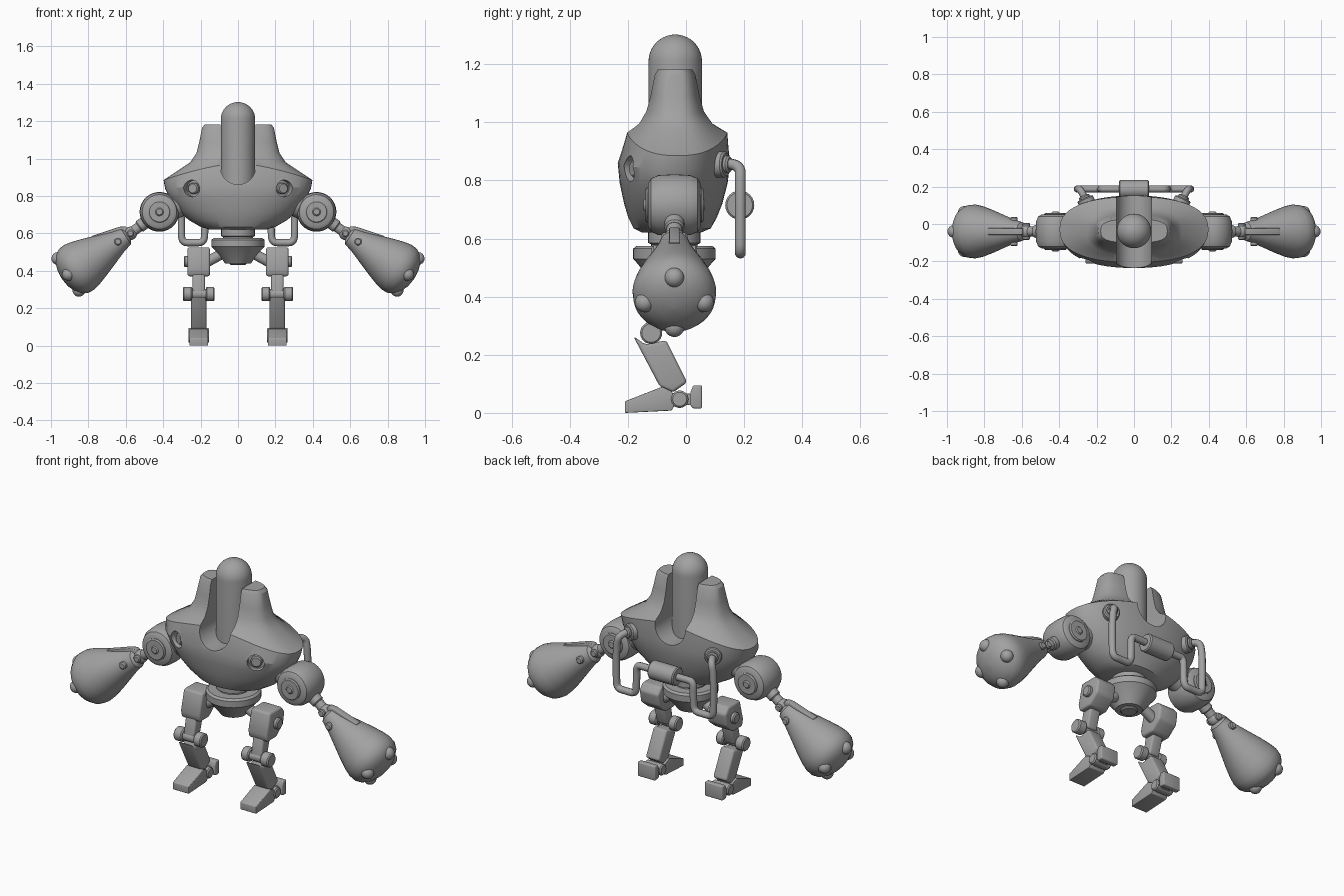
import bpy, bmesh, math
from mathutils import Vector, Matrix

if "Cube" in bpy.data.objects:
    bpy.data.objects.remove(bpy.data.objects["Cube"])

GREY = (0.36, 0.36, 0.36, 1)
metal = bpy.data.materials.new("grey_metal")
metal.use_nodes = True
metal.diffuse_color = GREY
metal.node_tree.nodes["Principled BSDF"].inputs["Base Color"].default_value = GREY

YC = -0.04  # depth of the body's centre line


def activate(ob):
    bpy.ops.object.select_all(action='DESELECT')
    ob.select_set(True)
    bpy.context.view_layer.objects.active = ob


def finish(name, bm, bevel=0, angle=35):
    bmesh.ops.recalc_face_normals(bm, faces=bm.faces)
    mesh = bpy.data.meshes.new(name)
    bm.to_mesh(mesh)
    bm.free()
    ob = bpy.data.objects.new(name, mesh)
    bpy.context.collection.objects.link(ob)
    mesh.materials.append(metal)
    activate(ob)
    if bevel:
        mod = ob.modifiers.new("bevel", 'BEVEL')
        mod.width, mod.segments = bevel, 3
        bpy.ops.object.modifier_apply(modifier=mod.name)
    bpy.ops.object.shade_smooth_by_angle(angle=math.radians(angle))
    return ob


def loft(bm, rings):
    """Skin a list of equal rings and close both ends."""
    rings = [[bm.verts.new(p) for p in ring] for ring in rings]
    n = len(rings[0])
    for a, b in zip(rings, rings[1:]):
        for i in range(n):
            bm.faces.new((a[i], a[(i + 1) % n], b[(i + 1) % n], b[i]))
    bm.faces.new(rings[0])
    bm.faces.new(rings[-1])


def lathe(name, profile, origin, axis, segs=32):
    """Turn (distance, radius) pairs about an axis."""
    turn = Vector(axis).to_track_quat('Z', 'Y')
    bm = bmesh.new()
    loft(bm, [[Vector(origin) + turn @ Vector((r * math.cos(a), r * math.sin(a), t))
               for a in (math.tau * i / segs for i in range(segs))]
              for t, r in profile])
    return finish(name, bm)


def rod(name, p, q, r, chamfer=0.006):
    axis = Vector(q) - Vector(p)
    h = axis.length
    return lathe(name, [(0, r - chamfer), (chamfer, r), (h - chamfer, r), (h, r - chamfer)],
                 p, axis, 24)


def ball(name, centre, r):
    bm = bmesh.new()
    bmesh.ops.create_uvsphere(bm, u_segments=24, v_segments=14, radius=r,
                              matrix=Matrix.Translation(centre))
    return finish(name, bm)


def prism(name, outline, x, half, bevel=0.01):
    """Extrude a (y, z) outline across x."""
    bm = bmesh.new()
    loft(bm, [[(x + d, y, z) for y, z in outline] for d in (-half, half)])
    return finish(name, bm, bevel)


def hose(name, points, r):
    curve = bpy.data.curves.new(name, 'CURVE')
    curve.dimensions = '3D'
    curve.bevel_depth, curve.bevel_resolution, curve.resolution_u = r, 3, 8
    curve.use_fill_caps = True
    spline = curve.splines.new('NURBS')
    spline.points.add(len(points) - 1)
    for sp, p in zip(spline.points, points):
        sp.co = (*p, 1)
    spline.use_endpoint_u, spline.order_u = True, 3
    ob = bpy.data.objects.new(name, curve)
    bpy.context.collection.objects.link(ob)
    curve.materials.append(metal)
    activate(ob)
    bpy.ops.object.convert(target='MESH')
    bpy.ops.object.shade_smooth_by_angle(angle=math.radians(40))


def cut(target, cutter):
    activate(target)
    mod = target.modifiers.new("cut", 'BOOLEAN')
    mod.operation, mod.object, mod.solver = 'DIFFERENCE', cutter, 'EXACT'
    bpy.ops.object.modifier_apply(modifier=mod.name)
    bpy.data.objects.remove(cutter)


# Body shell: z, drop at the sides, half width, front, back, squareness
SHELL = [(0.62, 0, 0.15, -0.15, 0.05, 2), (0.635, 0, 0.20, -0.18, 0.085, 2),
         (0.67, 0, 0.262, -0.198, 0.105, 2), (0.72, 0, 0.318, -0.213, 0.125, 2.1),
         (0.79, 0.005, 0.365, -0.228, 0.143, 2.2), (0.86, 0.02, 0.39, -0.235, 0.152, 2.3),
         (0.975, 0.09, 0.398, -0.205, 0.145, 2.4), (1.0, 0.02, 0.255, -0.165, 0.095, 2.6),
         (1.04, 0.01, 0.222, -0.14, 0.065, 2.8), (1.09, 0, 0.207, -0.125, 0.05, 3),
         (1.165, 0, 0.192, -0.11, 0.035, 3), (1.182, 0, 0.178, -0.10, 0.025, 3)]


def shell_ring(z, drop, hx, front, back, power, n=56):
    ring = []
    for i in range(n):
        a = math.tau * i / n
        c, s = [math.copysign(abs(f(a)) ** (2 / power), f(a)) for f in (math.cos, math.sin)]
        ring.append((hx * c, (front + back) / 2 + s * (back - front) / 2, z - drop * abs(c) ** 1.5))
    return ring


bm = bmesh.new()
loft(bm, [shell_ring(*row) for row in SHELL])
body = finish("body_shell", bm, angle=28)

# Round-ended groove front to back, holding the domed head column
R, base = 0.094, 0.955
arch = [(R * math.cos(a), base + R * math.sin(a))
        for a in (math.pi + math.pi * i / 20 for i in range(21))]
arch += [(R, 1.4), (-R, 1.4)]
bm = bmesh.new()
loft(bm, [[(x, y, z) for x, z in arch] for y in (-0.5, 0.5)])
cut(body, finish("groove_cutter", bm))
dome = [(0.51 + 0.092 * math.sin(a), 0.092 * math.cos(a))
        for a in (math.pi / 2 * i / 10 for i in range(10))]
lathe("head_column", [(0, 0.092)] + dome + [(0.602, 0.003)], (0, -0.037, 0.70), (0, 0, 1), 40)

# Eye sockets
for s, side in ((1, "left"), (-1, "right")):
    look = Vector((0.42 * s, -0.9, 0)).normalized()
    eye = Vector((0.245 * s, -0.19, 0.84))
    cut(body, rod("socket_cutter", eye - look * 0.03, eye + look * 0.1, 0.045, 0.001))
    rod(side + "_eye_lens", eye - look * 0.06, eye - look * 0.005, 0.03)
activate(body)
bpy.ops.object.shade_smooth_by_angle(angle=math.radians(28))

# Waist and pelvis
lathe("waist", [(0, 0.08), (0.03, 0.08), (0.035, 0.09), (0.10, 0.09)], (0, YC, 0.55), (0, 0, 1))
lathe("pelvis", [(0, 0.05), (0, 0.07), (0.015, 0.08), (0.075, 0.128), (0.09, 0.142), (0.125, 0.142),
                 (0.135, 0.13), (0.135, 0.09)], (0, YC, 0.44), (0, 0, 1), 40)
rod("pelvis_plug", (0, YC, 0.43), (0, YC, 0.46), 0.045)

# Back canister
rod("back_canister", (-0.08, 0.185, 0.715), (0.08, 0.185, 0.715), 0.05)

for s, side in ((1, "left"), (-1, "right")):
    def name(part):
        return side + "_" + part

    # Back hose and its socket
    out = Vector((0.4 * s, 0.9, 0)).normalized()
    port = Vector((0.255 * s, 0.12, 0.855))
    rod(name("hose_socket"), port - out * 0.04, port + out * 0.02, 0.045)
    rod(name("hose_collar"), port, port + out * 0.035, 0.03)
    path = [(0.26, 0.13, 0.857), (0.285, 0.187, 0.86), (0.303, 0.187, 0.79), (0.303, 0.187, 0.62),
            (0.30, 0.187, 0.55), (0.24, 0.187, 0.55), (0.18, 0.187, 0.55), (0.177, 0.187, 0.63),
            (0.177, 0.187, 0.715), (0.13, 0.187, 0.715), (0.07, 0.187, 0.715)]
    hose(name("hose"), [(x * s, y, z) for x, y, z in path], 0.019)

    # Shoulder drum with end caps
    sx, sz = 0.42 * s, 0.715
    rod(name("shoulder_mount"), (0.30 * s, YC, 0.77), (sx, YC, sz), 0.075)
    lathe(name("shoulder"), [(-0.09, 0.075), (-0.08, 0.092), (-0.055, 0.103), (0, 0.106),
                             (0.055, 0.103), (0.08, 0.092), (0.09, 0.075)],
          (sx, YC, sz), (0, 1, 0), 40)
    rod(name("shoulder_cap"), (sx, YC - 0.1, sz), (sx, YC + 0.1, sz), 0.06)
    rod(name("shoulder_pin"), (sx, YC - 0.106, sz), (sx, YC + 0.106, sz), 0.022)

    # Arm link and elbow
    elbow = Vector((0.575 * s, YC, 0.60))
    rod(name("arm_link"), (sx, YC, sz), elbow, 0.027)
    rod(name("arm_collar"), (0.475 * s, YC, 0.675), (0.53 * s, YC, 0.634), 0.034)
    ball(name("elbow_ball"), elbow, 0.036)
    rod(name("elbow_pin"), elbow - Vector((0, 0.045, 0)), elbow + Vector((0, 0.045, 0)), 0.02)

    # Club forearm, with along and across as its own axes
    along, across = Vector((0.834 * s, 0, -0.552)), Vector((0.552 * s, 0, 0.834))
    lathe(name("forearm_club"),
          [(0.015, 0.03), (0.03, 0.05), (0.08, 0.063), (0.15, 0.088), (0.23, 0.117), (0.29, 0.136),
           (0.33, 0.144), (0.365, 0.141), (0.395, 0.124), (0.42, 0.09), (0.435, 0.05), (0.44, 0.004)],
          elbow, along, 40)
    for i in range(4):
        a = math.pi / 2 * i
        offset = across * math.cos(a) + Vector((0, math.sin(a), 0))
        ball(name("club_stud_%d" % (i + 1)), elbow + along * 0.398 + offset * 0.102, 0.034)
    for d in (-1, 1):
        rod(name("wrist_bolt"), elbow + along * 0.08,
            elbow + along * 0.08 + Vector((0, 0.078 * d, 0)), 0.02)
    bm = bmesh.new()
    loft(bm, [[elbow + along * t + across * h + Vector((0, y, 0))
               for t, h in ((0, 0.0), (0.0, 0.045), (0.03, 0.062), (0.18, 0.102), (0.18, 0.05))]
              for y in (-0.018, 0.018)])
    finish(name("forearm_bracket"), bm, 0.004)

    # Hip and thigh
    lx = 0.21 * s
    rod(name("hip_rod"), (0.05 * s, YC, 0.51), (0.17 * s, YC, 0.445), 0.028)
    prism(name("thigh"), [(-0.10, 0.525), (0.005, 0.525), (0.035, 0.49), (0.022, 0.42),
                          (-0.04, 0.37), (-0.12, 0.37), (-0.13, 0.41)], lx, 0.06, 0.012)
    rod(name("hip_bolt"), (0.25 * s, YC, 0.45), (0.29 * s, YC, 0.45), 0.03)

    # Knee
    prism(name("knee_link"), [(-0.12, 0.39), (-0.05, 0.39), (-0.085, 0.27), (-0.145, 0.27)], lx, 0.033)
    for part, a, b, r in (("knee_axle", 0.14, 0.28, 0.027), ("knee_inner_roll", 0.125, 0.172, 0.038),
                          ("knee_outer_roll", 0.244, 0.295, 0.038)):
        rod(name(part), (a * s, -0.12, 0.275), (b * s, -0.12, 0.275), r)

    # Shin, ankle and foot
    prism(name("shin"), [(-0.182, 0.265), (-0.14, 0.235), (-0.068, 0.25), (0.004, 0.105),
                         (-0.045, 0.07), (-0.09, 0.09)], lx, 0.042, 0.014)
    rod(name("ankle"), (lx - 0.055, -0.022, 0.047), (lx + 0.055, -0.022, 0.047), 0.03)
    prism(name("heel"), [(0.015, 0.025), (0.025, 0.015), (0.055, 0.015), (0.055, 0.095),
                         (0.025, 0.095), (0.015, 0.07)], lx, 0.055, 0.006)
    prism(name("foot"), [(-0.21, 0), (-0.05, 0.008), (-0.03, 0.04), (-0.05, 0.075), (-0.082, 0.09),
                         (-0.21, 0.04)], lx, 0.05, 0.003)
    prism(name("foot_joint"), [(-0.06, 0.02), (0.03, 0.03), (0.03, 0.065), (-0.06, 0.07)], lx, 0.03, 0.004)
